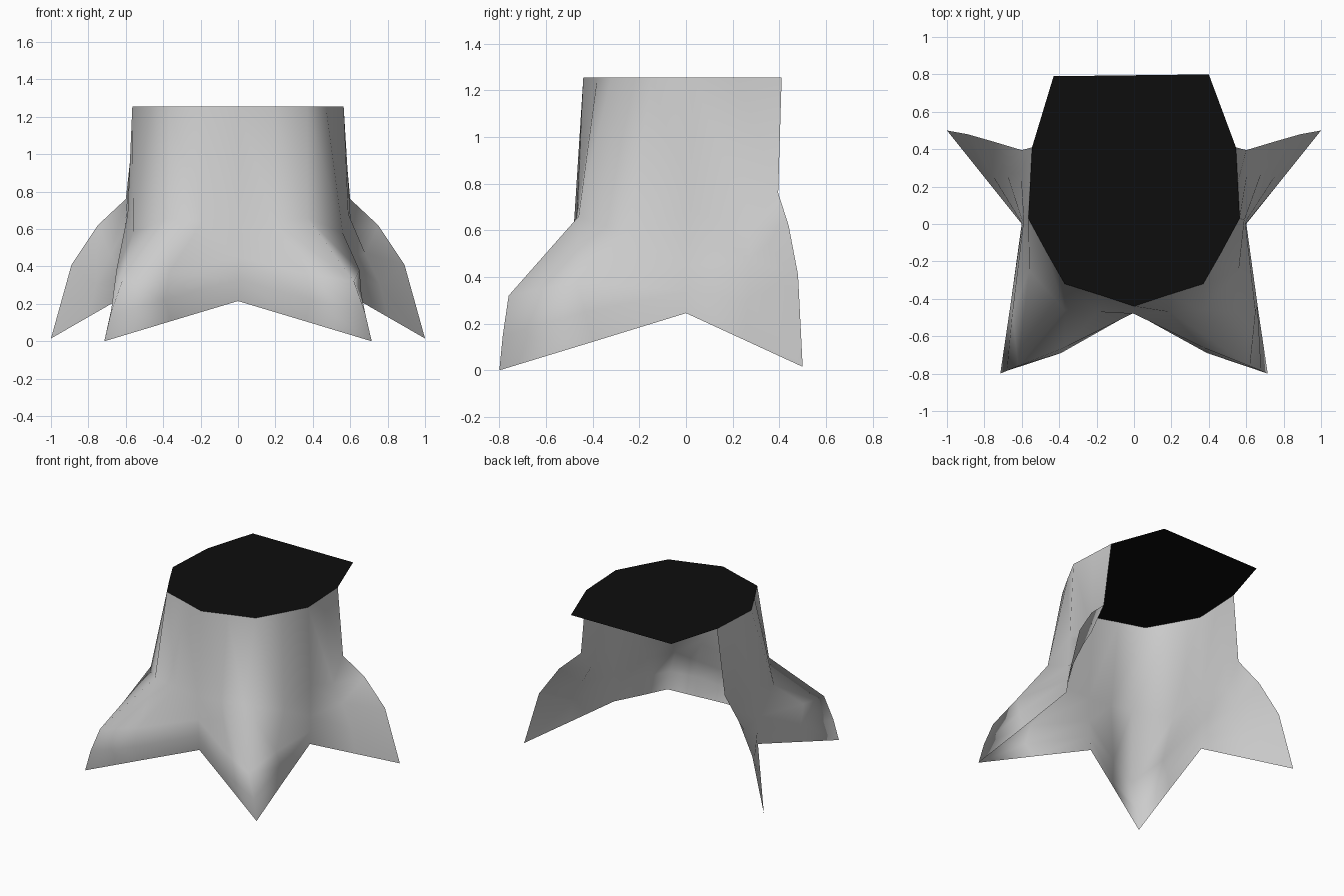
import bpy, bmesh

if "Cube" in bpy.data.objects:
    bpy.data.objects.remove(bpy.data.objects["Cube"])


def material(name, color):
    m = bpy.data.materials.new(name)
    m.diffuse_color = (*color, 1)
    m.use_nodes = True
    m.node_tree.nodes["Principled BSDF"].inputs["Base Color"].default_value = m.diffuse_color
    return m


bark = material("bark_grey", (0.6, 0.6, 0.6))
dark = material("cut_black", (0.004, 0.004, 0.004))

# Columns of one half, from the front centre round to the open back edge,
# each listed from the rim down to the ground edge
TOP = 1.255
half = [
    [(0, -.44, TOP), (0, -.48, .63), (0, -.475, .45), (0, -.47, .33), (0, -.46, .215)],
    [(.18, -.38, TOP), (.19, -.47, .64), (.37, -.66, .36), (.39, -.69, .22), (.36, -.63, .107)],
    [(.37, -.32, TOP), (.37, -.46, .66), (.62, -.76, .32), (.68, -.785, .15), (.715, -.8, 0)],
    [(.47, -.145, TOP), (.56, -.25, .58), (.65, -.47, .38), (.66, -.43, .25), (.655, -.4, .122)],
    [(.565, .03, TOP), (.59, .02, .68), (.595, .01, .45), (.6, .005, .34), (.6, 0, .245)],
    [(.555, .22, TOP), (.605, .27, .6), (.68, .27, .47), (.76, .265, .3), (.8, .25, .13)],
    [(.545, .41, TOP), (.6, .395, .76), (.75, .44, .62), (.89, .48, .41), (1, .5, .015)],
]


def mirrored(p):
    return (-p[0], p[1], p[2])


columns = [[mirrored(p) for p in c] for c in reversed(half[1:])] + half


def make_object(name, bm, mat):
    me = bpy.data.meshes.new(name)
    bm.to_mesh(me)
    bm.free()
    me.materials.append(mat)
    ob = bpy.data.objects.new(name, me)
    bpy.context.collection.objects.link(ob)
    return ob


# Trunk shell with four flaring roots, open at the back
bm = bmesh.new()
grid = [[bm.verts.new(p) for p in c] for c in columns]
for a, b in zip(grid, grid[1:]):
    for i in range(len(a) - 1):
        f = bm.faces.new((a[i], a[i + 1], b[i + 1], b[i]))
        f.smooth = True
make_object("trunk_with_roots", bm, bark)

# Flat cut top, overhanging the open back
bm = bmesh.new()
outline = [c[0] for c in columns] + [(.40, .80, TOP), (-.43, .79, TOP)]
bm.faces.new([bm.verts.new(p) for p in outline])
make_object("cut_top", bm, dark)
